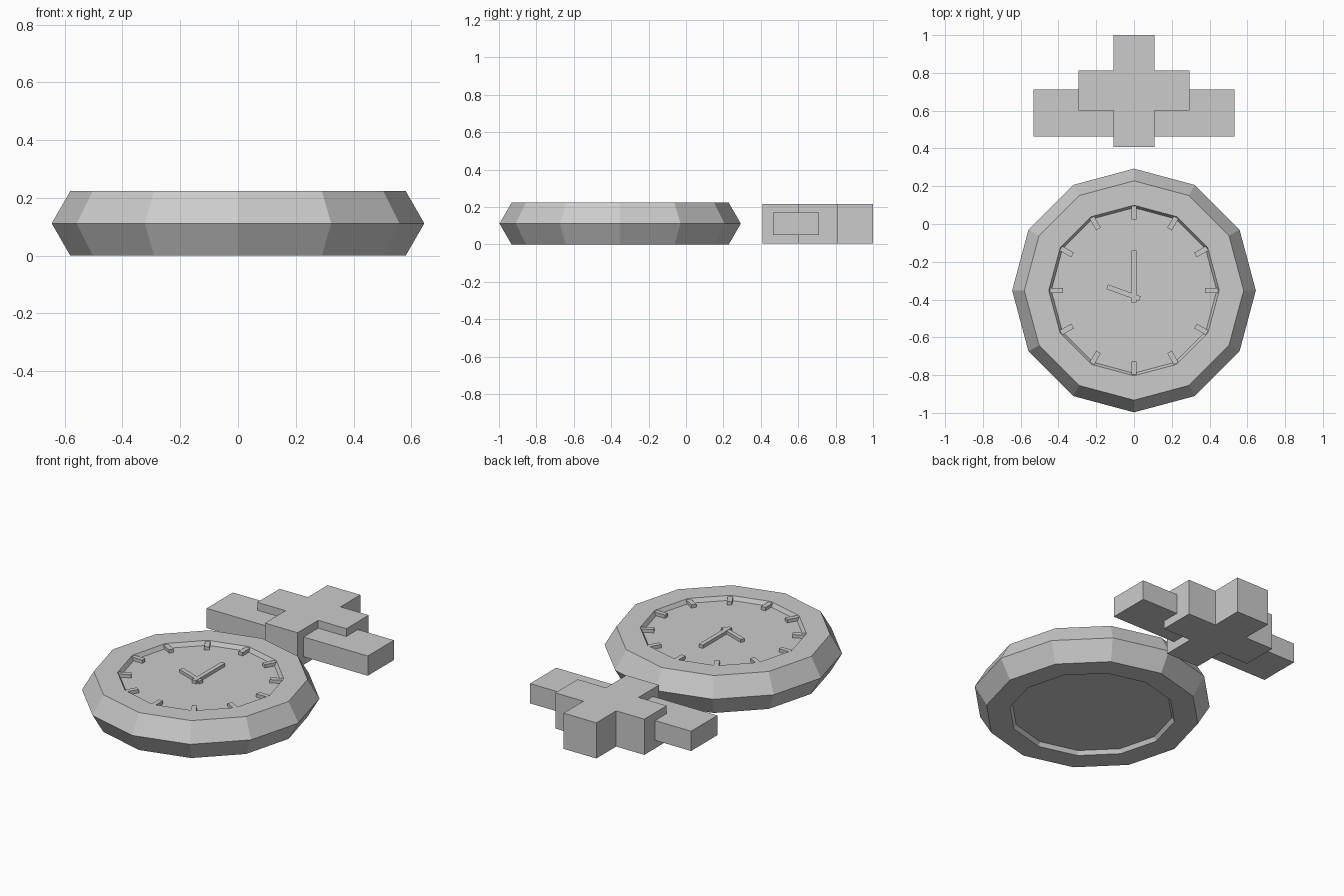
import bpy, bmesh
from math import cos, sin, radians
from mathutils import Vector

if "Cube" in bpy.data.objects:
    bpy.data.objects.remove(bpy.data.objects["Cube"])

CY = -0.352           # watch centre in y
H = 0.1117            # half height of the case
DIAL_TOP = 0.2


def box(name, x, y, z0, z1, length, width, angle=0.0):
    """Box centred on x, y, spanning z0..z1, turned about z."""
    bpy.ops.mesh.primitive_cube_add(size=1, location=(x, y, (z0 + z1) / 2),
                                    rotation=(0, 0, angle))
    ob = bpy.context.object
    ob.name = name
    ob.scale = (length, width, z1 - z0)
    return ob


# Case: twelve-sided ring with a hexagonal section
bpy.ops.mesh.primitive_torus_add(major_segments=12, minor_segments=6,
                                 major_radius=0.516, minor_radius=0.129,
                                 location=(0, CY, H))
bpy.context.object.name = "case_ring"

# Dial: disc set slightly into the ring on both sides
bpy.ops.mesh.primitive_cylinder_add(vertices=12, radius=0.439, depth=2 * (DIAL_TOP - H),
                                    location=(0, CY, H), rotation=(0, 0, 0))
bpy.context.object.name = "dial"

# Hour marks
for i in range(12):
    a = radians(30 * i)
    r = 0.411
    box(f"hour_mark_{i + 1}", r * cos(a), CY + r * sin(a),
        DIAL_TOP - 0.01, 0.22, 0.07, 0.028, a)


# Hands, each laid between two points
def hand(name, p, q, width, top):
    p, q = Vector(p), Vector(q)
    m, d = (p + q) / 2, q - p
    box(name, m.x, m.y, DIAL_TOP - 0.01, top, d.length, width,
        Vector((1, 0)).angle_signed(d) * -1)


hand("minute_hand", (0, -0.415), (0, -0.14), 0.026, 0.22)
hand("hour_hand", (0.031, -0.395), (-0.142, -0.332), 0.026, 0.218)

# Clasp body: cross outline, right half mirrored, then extruded
half = [(0.108, 0.408), (0.108, 0.602), (0.294, 0.602),
        (0.294, 0.813), (0.108, 0.813), (0.108, 1.0)]
outline = half + [(-x, y) for x, y in reversed(half)]
bm = bmesh.new()
face = bm.faces.new([bm.verts.new((x, y, 0.004)) for x, y in outline])
ext = bmesh.ops.extrude_face_region(bm, geom=[face], use_keep_orig=True)
bmesh.ops.translate(bm, vec=(0, 0, 0.213),
                    verts=[g for g in ext["geom"] if isinstance(g, bmesh.types.BMVert)])
bmesh.ops.recalc_face_normals(bm, faces=bm.faces[:])
me = bpy.data.meshes.new("clasp_body")
bm.to_mesh(me)
bm.free()
bpy.context.collection.objects.link(bpy.data.objects.new("clasp_body", me))

# Clasp crossbar
box("clasp_bar", 0, 0.588, 0.052, 0.17, 1.064, 0.247)
